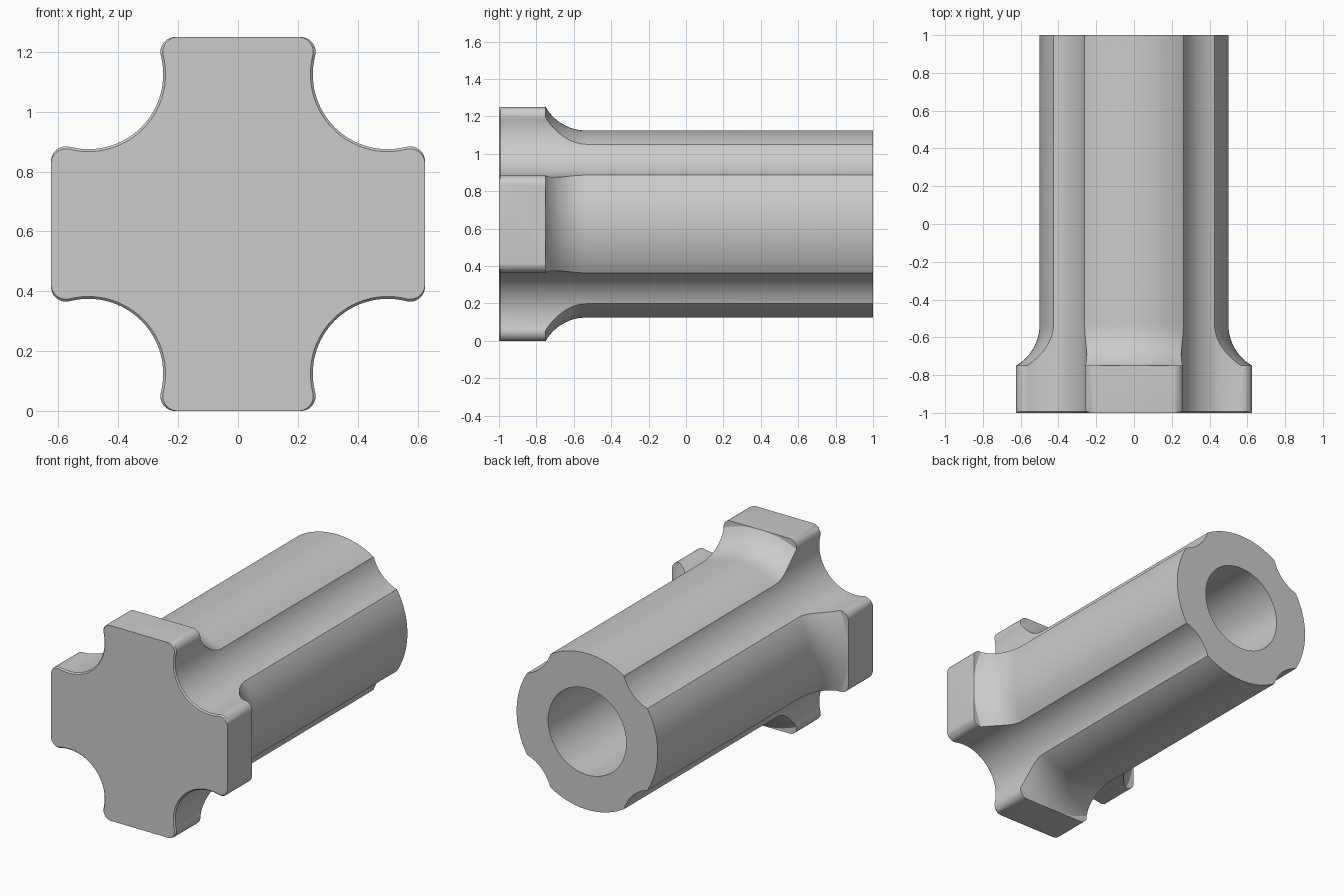
import bpy
import bmesh
from math import sin, cos, pi, sqrt, atan2
from mathutils import Matrix

AXIS_Z = 0.625      # height of the long axis, also half the head width
GROOVE_C = 0.5      # groove centre offset from the axis
FILLET = 0.05

if "Cube" in bpy.data.objects:
    bpy.data.objects.remove(bpy.data.objects["Cube"], do_unlink=True)

grey = bpy.data.materials.new("plain grey")
grey.use_nodes = True
grey.diffuse_color = (0.6, 0.6, 0.6, 1)
grey.node_tree.nodes["Principled BSDF"].inputs["Base Color"].default_value = (0.6, 0.6, 0.6, 1)


def arc(cx, cz, r, start, end, steps):
    angles = [start + (end - start) * i / steps for i in range(steps + 1)]
    return [(cx + r * cos(t), cz + r * sin(t)) for t in angles]


def cross_profile(groove_r):
    """Square with a round bite and two fillets at each corner."""
    fz = AXIS_Z - FILLET
    fx = GROOVE_C - sqrt((groove_r + FILLET) ** 2 - (fz - GROOVE_C) ** 2)
    phi = atan2(GROOVE_C - fz, GROOVE_C - fx)
    corner = arc(fx, fz, FILLET, pi / 2, phi, 8)
    corner += arc(GROOVE_C, GROOVE_C, groove_r, pi + phi, 1.5 * pi - phi, 32)[1:-1]
    corner += arc(fz, fx, FILLET, pi / 2 - phi, 0, 8)
    points = []
    for k in range(4):
        c, s = cos(k * pi / 2), sin(k * pi / 2)
        points += [(x * c + z * s, z * c - x * s) for x, z in corner]
    return points


def make_object(name, bm):
    bmesh.ops.recalc_face_normals(bm, faces=bm.faces)
    mesh = bpy.data.meshes.new(name)
    bm.to_mesh(mesh)
    bm.free()
    mesh.materials.append(grey)
    obj = bpy.data.objects.new(name, mesh)
    obj.location.z = AXIS_Z
    bpy.context.collection.objects.link(obj)
    return obj


# Cross-shaped bar, groove edges slightly eased at the front
bm = bmesh.new()
rings = []
for y, r in ((-1, 0.258), (-0.992, 0.25), (1.1, 0.25)):
    rings.append([bm.verts.new((x, y, z)) for x, z in cross_profile(r)])
for a, b in zip(rings, rings[1:]):
    for i in range(len(a)):
        bm.faces.new((a[i - 1], a[i], b[i], b[i - 1]))
bm.faces.new(rings[0])
bm.faces.new(rings[-1])
body = make_object("grooved_shaft_with_cross_head", bm)

# Turned envelope: open head, concave blend, round shaft, blind bore
blend = arc(-0.5335, 0.75, 0.25, 1.5 * pi - pi / 3, 1.5 * pi, 14)
outline = [(-1.1, 0), (-1.1, 1), (-0.75, 1)] + blend
outline += [(1, 0.5), (1, 0.277), (-0.75, 0.277), (-0.75, 0)]
bm = bmesh.new()
verts = [bm.verts.new((0, y, r)) for y, r in outline]
edges = [bm.edges.new(pair) for pair in zip(verts, verts[1:])]
bmesh.ops.spin(bm, geom=verts + edges, cent=(0, 0, 0), axis=(0, 1, 0),
               angle=2 * pi, steps=128, use_merge=True)
bmesh.ops.remove_doubles(bm, verts=bm.verts, dist=0.0001)
envelope = make_object("turning_envelope", bm)
envelope.hide_render = True

# Keep only what lies inside both shapes
cut = body.modifiers.new("turning", 'BOOLEAN')
cut.operation = 'INTERSECT'
cut.solver = 'EXACT'
cut.object = envelope
bpy.ops.object.select_all(action='DESELECT')
body.select_set(True)
bpy.context.view_layer.objects.active = body
bpy.ops.object.modifier_apply(modifier=cut.name)
bpy.data.objects.remove(envelope, do_unlink=True)
bpy.ops.object.shade_smooth_by_angle(angle=pi / 7)
